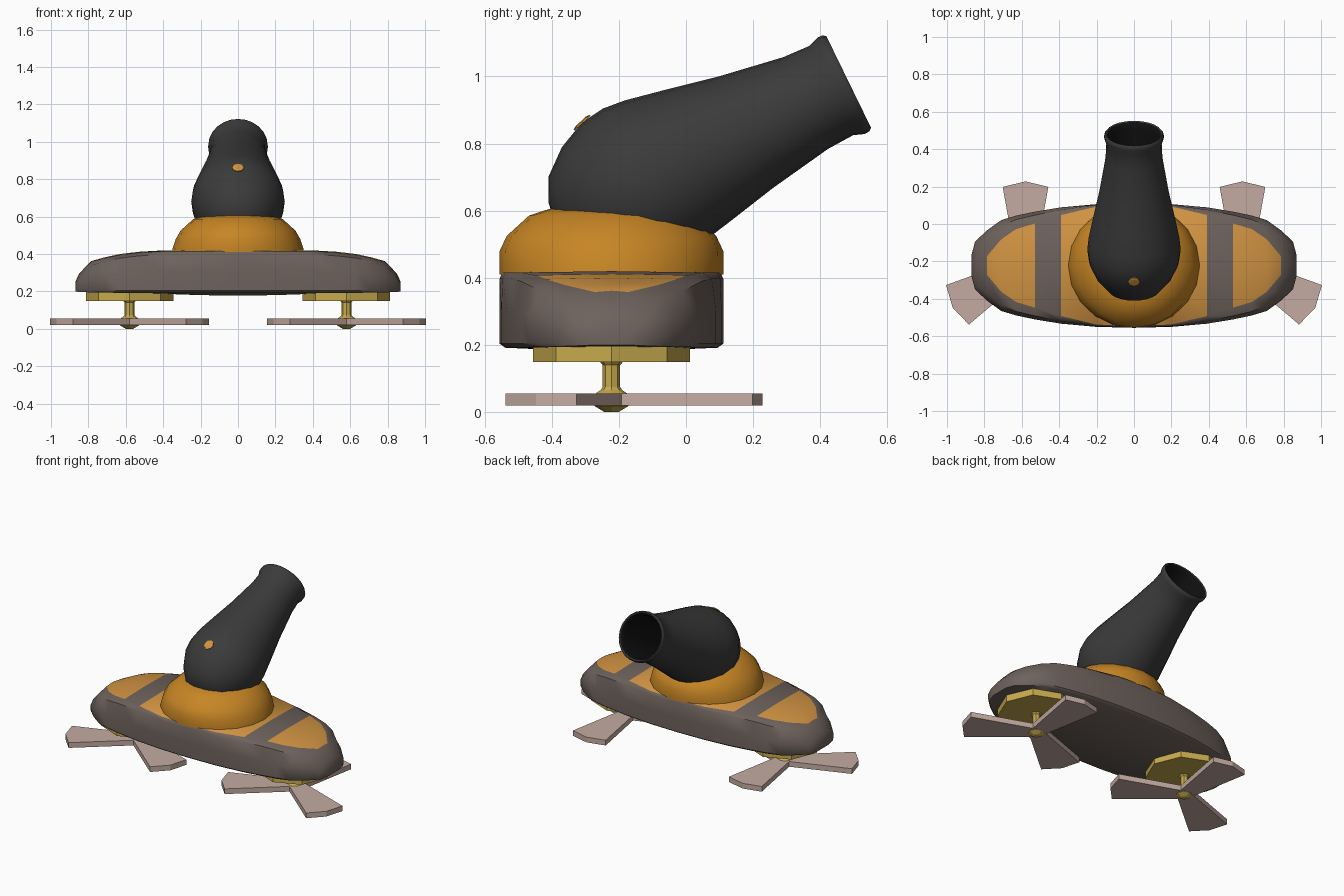
import bpy, bmesh, math
from mathutils import Vector, Matrix

if "Cube" in bpy.data.objects:
    bpy.data.objects.remove(bpy.data.objects["Cube"])

CY = -0.222  # y of the hull centre


def material(name, rgb):
    m = bpy.data.materials.new(name)
    m.diffuse_color = (*rgb, 1)
    m.use_nodes = True
    m.node_tree.nodes["Principled BSDF"].inputs["Base Color"].default_value = m.diffuse_color
    return m


BROWN = material("hull_brown", (0.155, 0.122, 0.107))
AMBER = material("panel_amber", (0.64, 0.295, 0.055))
ORANGE = material("turret_orange", (0.57, 0.235, 0.018))
IRON = material("barrel_iron", (0.043, 0.043, 0.043))
BLACK = material("bore_black", (0.005, 0.005, 0.005))
GOLD = material("mount_gold", (0.57, 0.40, 0.075))
PINK = material("blade_pink", (0.55, 0.41, 0.36))


def finish(bm, name, mats, angle=None):
    """Turn a bmesh into an object; angle = smooth shading limit."""
    bmesh.ops.remove_doubles(bm, verts=bm.verts, dist=1e-5)
    bmesh.ops.recalc_face_normals(bm, faces=bm.faces)
    me = bpy.data.meshes.new(name)
    bm.to_mesh(me)
    bm.free()
    for m in mats:
        me.materials.append(m)
    if angle:
        me.shade_smooth()
        me.set_sharp_from_angle(angle=math.radians(angle))
    ob = bpy.data.objects.new(name, me)
    bpy.context.collection.objects.link(ob)
    return ob


def loft(name, rings, mats, angle=None, rule=lambda i, j: 0):
    """Skin closed rings; rule(ring, segment) picks the material."""
    bm = bmesh.new()
    vs = [[bm.verts.new(p) for p in r] for r in rings]
    n = len(rings[0])
    for i in range(len(vs) - 1):
        for j in range(n):
            k = (j + 1) % n
            f = bm.faces.new((vs[i][j], vs[i][k], vs[i + 1][k], vs[i + 1][j]))
            f.material_index = rule(i, j)
    for r in (vs[0], vs[-1]):
        if (r[0].co - r[1].co).length > 1e-4:
            bm.faces.new(r)
    # drop the degenerate sides at pole rings
    bmesh.ops.dissolve_degenerate(bm, dist=1e-6, edges=bm.edges)
    return finish(bm, name, mats, angle)


def lathe(name, profile, sides, mats, angle=None, rule=lambda i, j: 0):
    """Profile rows are (rx, ry, z)."""
    rings = []
    for rx, ry, z in profile:
        rings.append([(rx * math.cos(2 * math.pi * k / sides),
                       ry * math.sin(2 * math.pi * k / sides), z) for k in range(sides)])
    return loft(name, rings, mats, angle, rule)


# Hull: cross-sections along x (x, half width, top z, panel half width, bottom z)
stations = [
    (0.0, 0.333, 0.42, 0.325, 0.178),
    (0.20, 0.328, 0.42, 0.315, 0.18),
    (0.39, 0.311, 0.42, 0.27, 0.187),
    (0.53, 0.288, 0.412, 0.225, 0.19),
    (0.63, 0.267, 0.40, 0.195, 0.192),
    (0.71, 0.243, 0.383, 0.14, 0.194),
    (0.786, 0.188, 0.362, 0.05, 0.195),
    (0.85, 0.128, 0.295, 0.04, 0.197),
    (0.868, 0.06, 0.255, 0.02, 0.2),
]
full = [(-s[0], *s[1:]) for s in stations[:0:-1]] + stations


def section(x, w, t, p, b):
    edge = max(b, 0.192)
    half = [(0, b), (w * 0.95, edge), (w, edge + 0.012), (w, b + (t - b) * 0.5),
            (w * 0.7 + p * 0.3 if x else w, t - 0.022), (p, t - 0.004), (0, t)]
    ring = half + [(-y, z) for y, z in half[5:0:-1]]
    return [(x, CY + y, z) for y, z in ring]


def hull_rule(i, j):
    mid = abs(full[i][0] + full[i + 1][0]) / 2
    return int(j in (5, 6) and (mid < 0.39 or 0.53 < mid < 0.786))


loft("hull", [section(*s) for s in full], [BROWN, AMBER], 45, hull_rule)

# Turret dome under the barrel
dome = lathe("turret_dome", [(0.353, 0.334, 0.41), (0.35, 0.334, 0.43), (0.333, 0.333, 0.48),
                             (0.307, 0.312, 0.525), (0.24, 0.245, 0.586),
                             (0.17, 0.18, 0.607), (0, 0, 0.615)], 20, [ORANGE], 60)
dome.location = (0, CY, 0)

# Barrel: (distance back from muzzle, radius), bore first
TILT = math.radians(26)
MUZZLE = Vector((0, 0.482, 0.982))
bore = [(0.55, 0), (0.55, 0.10), (0.25, 0.12), (0.03, 0.134), (0.0, 0.145)]
shell = [(-0.003, 0.152), (0.006, 0.159), (0.022, 0.16), (0.055, 0.148), (0.14, 0.152),
         (0.34, 0.185), (0.50, 0.219), (0.62, 0.243), (0.69, 0.25), (0.764, 0.24),
         (0.85, 0.20), (0.925, 0.138), (0.958, 0.07), (0.968, 0)]
barrel = lathe("barrel", [(r, r, -s) for s, r in bore + shell], 24, [IRON, BLACK], 50,
               lambda i, j: int(i < 4))
barrel.matrix_world = Matrix.Translation(MUZZLE) @ Matrix.Rotation(TILT - math.pi / 2, 4, "X")

# Touch hole: thin disc on the back of the barrel
along = Vector((0, math.cos(TILT), math.sin(TILT)))
up = Vector((0, -math.sin(TILT), math.cos(TILT)))
spot = lathe("touch_hole", [(0.032, 0.032, -0.004), (0.032, 0.032, 0.001),
                            (0.02, 0.02, 0.004)], 8, [AMBER])
normal = (up - along * 0.3).normalized()
spot.matrix_world = (Matrix.Translation(MUZZLE - along * 0.764 + up * 0.241)
                     @ normal.to_track_quat("Z", "Y").to_matrix().to_4x4())

# Rotors on both sides
for side, sx in (("left", -0.58), ("right", 0.58)):
    plate = lathe(side + "_rotor_plate", [(0.234, 0.234, 0.15), (0.234, 0.234, 0.198)], 8, [GOLD])
    shaft = lathe(side + "_rotor_shaft", [(0.02, 0.02, 0), (0.05, 0.05, 0.018), (0.056, 0.056, 0.05),
                                          (0.032, 0.032, 0.066), (0.026, 0.026, 0.075),
                                          (0.026, 0.026, 0.14), (0.036, 0.036, 0.152)], 8, [GOLD])
    # three flared blades as one extruded star outline
    outline = []
    for k in range(3):
        rot = Matrix.Rotation(math.radians(90 + 120 * k), 2)
        for p in ((0.03, -0.052), (0.42, -0.122), (0.45, 0), (0.42, 0.122)):
            outline.append(rot @ Vector(p))
    blades = loft(side + "_rotor_blades",
                  [[(p.x, p.y, z) for p in outline] for z in (0.02, 0.055)], [PINK])
    for ob in (plate, shaft, blades):
        ob.location = (sx, CY, 0)
